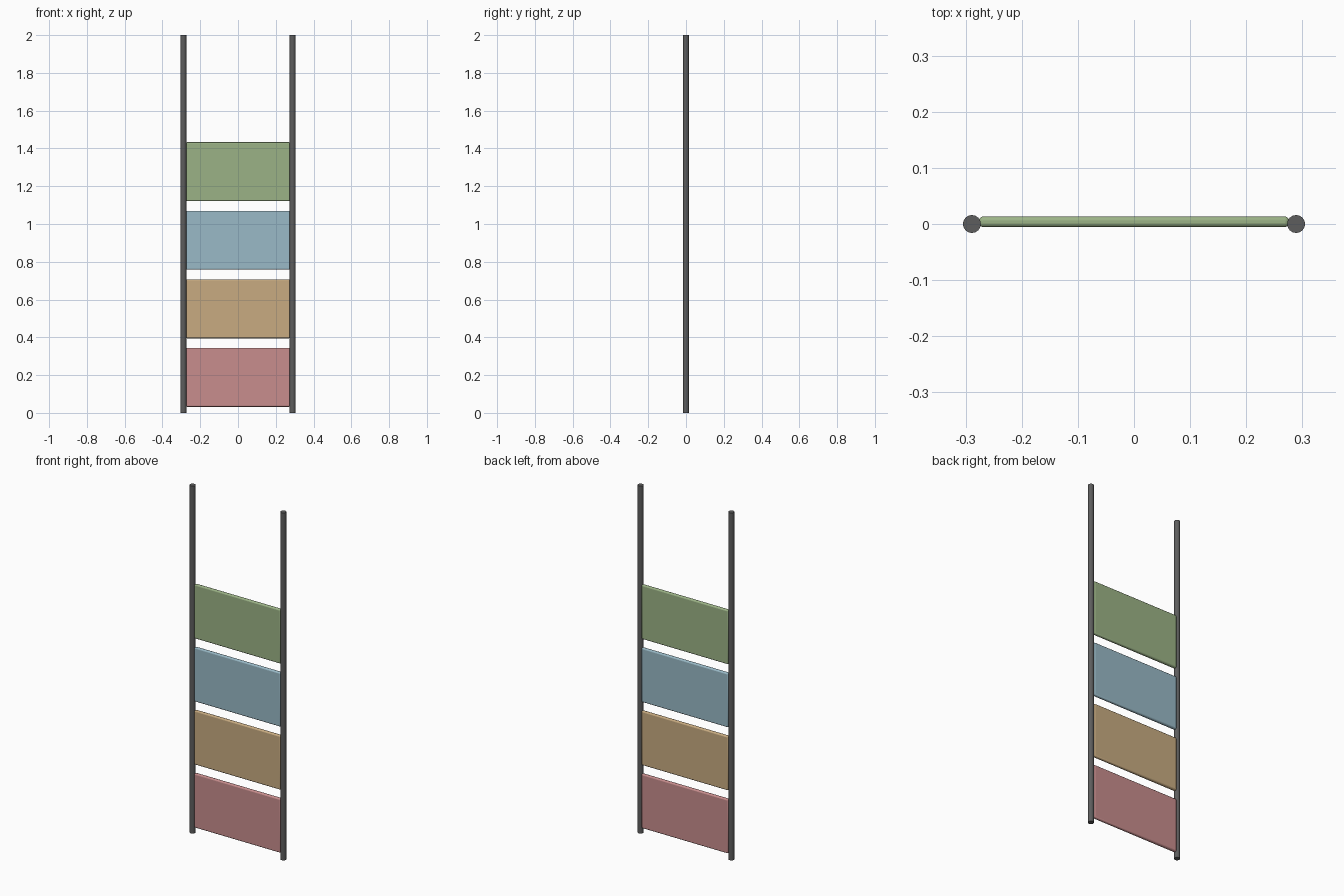
import bpy

if "Cube" in bpy.data.objects:
    bpy.data.objects.remove(bpy.data.objects["Cube"])


def shade(obj):
    bpy.ops.object.select_all(action='DESELECT')
    obj.select_set(True)
    bpy.context.view_layer.objects.active = obj
    bpy.ops.object.shade_smooth_by_angle()


def coloured(name, rgb):
    mat = bpy.data.materials.new(name)
    mat.diffuse_color = (*rgb, 1)
    mat.use_nodes = True
    mat.node_tree.nodes["Principled BSDF"].inputs["Base Color"].default_value = mat.diffuse_color
    return mat


# Two upright poles
grey = coloured("dark_grey", (0.11, 0.11, 0.11))
for side, x in (("left", -0.289), ("right", 0.289)):
    bpy.ops.mesh.primitive_cylinder_add(vertices=16, radius=0.016, depth=2,
                                        location=(x, 0, 1))
    pole = bpy.context.object
    pole.name = side + "_pole"
    pole.data.materials.append(grey)
    shade(pole)

# Four thin coloured panels with rounded edges, stacked between the poles
colours = [("red", (0.58, 0.27, 0.27)), ("tan", (0.58, 0.41, 0.22)),
           ("blue", (0.32, 0.49, 0.57)), ("green", (0.33, 0.45, 0.24))]
for i, (name, rgb) in enumerate(colours):
    bpy.ops.mesh.primitive_cube_add(size=1, location=(0, 0.004, 0.188 + 0.363 * i))
    panel = bpy.context.object
    panel.name = name + "_panel"
    panel.scale = (0.552, 0.019, 0.312)
    bpy.ops.object.transform_apply(location=False, rotation=False, scale=True)
    panel.data.materials.append(coloured(name, rgb))
    bevel = panel.modifiers.new("rounded_edges", 'BEVEL')
    bevel.width = 0.007
    bevel.segments = 3
    shade(panel)
